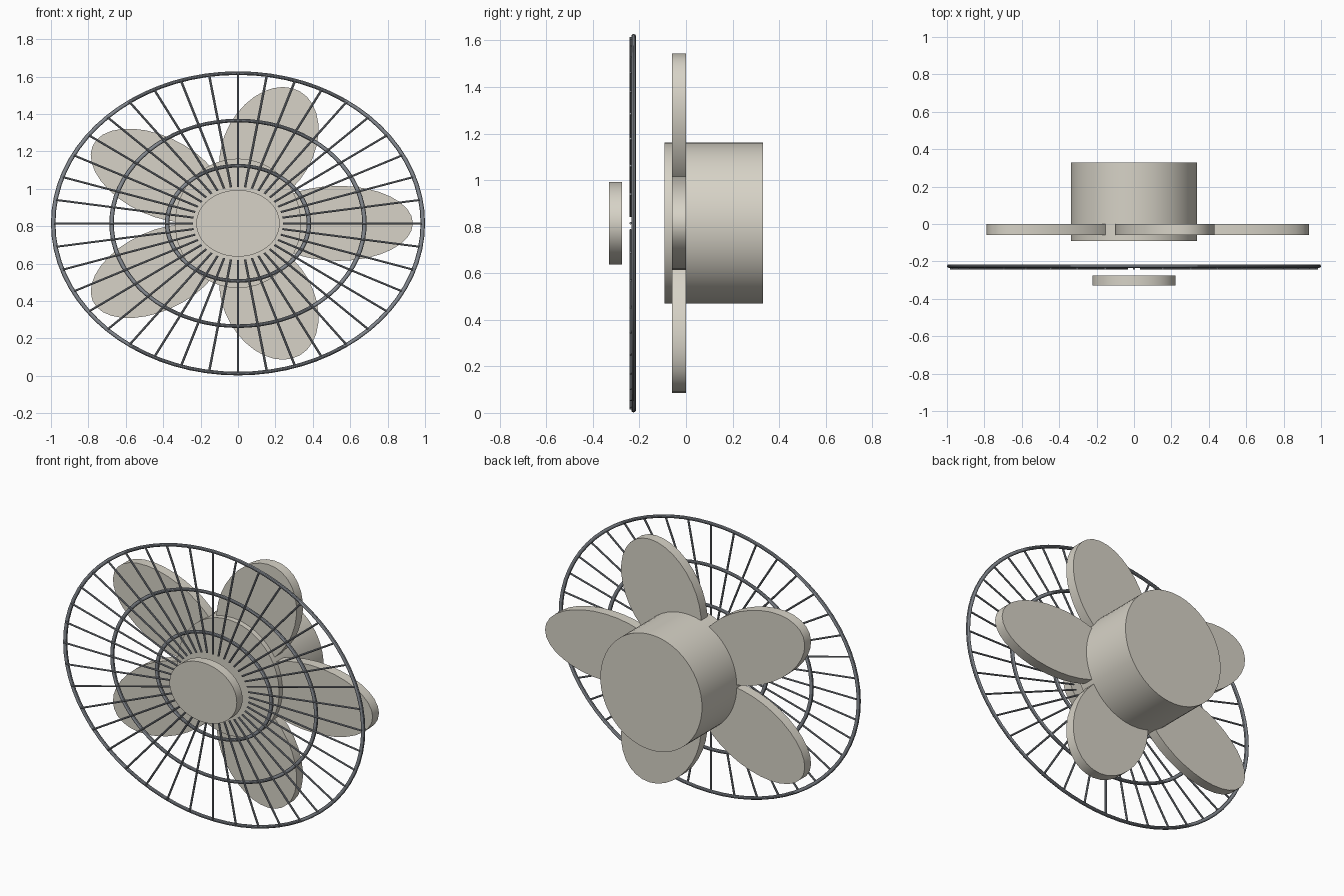
import bpy
import bmesh
from math import pi, radians
from mathutils import Matrix, Vector

cube = bpy.data.objects.get("Cube")
if cube:
    bpy.data.objects.remove(cube, do_unlink=True)

CENTRE_Z = 0.815
SQUASH = 0.813          # vertical flattening shared by guard and blades


def make_material(name, rgb):
    mat = bpy.data.materials.new(name)
    mat.use_nodes = True
    mat.diffuse_color = (*rgb, 1)
    mat.node_tree.nodes["Principled BSDF"].inputs["Base Color"].default_value = (*rgb, 1)
    return mat


plastic = make_material("warm_grey_plastic", (0.68, 0.65, 0.57))
wire = make_material("blue_grey_wire", (0.24, 0.26, 0.29))


def finish(obj, mat):
    obj.data.materials.clear()
    obj.data.materials.append(mat)
    bpy.ops.object.select_all(action='DESELECT')
    obj.select_set(True)
    bpy.context.view_layer.objects.active = obj
    bpy.ops.object.shade_smooth_by_angle(angle=radians(35))


def disc(name, rx, rz, y0, y1, sides, offset=0.0, angle=0.0, squash=1.0):
    """Elliptical drum lying along y, shifted outwards and turned about the axle."""
    bm = bmesh.new()
    bmesh.ops.create_cone(bm, cap_ends=True, segments=sides, radius1=1, radius2=1, depth=1)
    shape = (Matrix.Translation((0, (y0 + y1) / 2, CENTRE_Z))
             @ Matrix.Diagonal((1, 1, squash, 1))
             @ Matrix.Rotation(-angle, 4, 'Y')
             @ Matrix.Translation((offset, 0, 0))
             @ Matrix.Diagonal((rx, y1 - y0, rz, 1))
             @ Matrix.Rotation(pi / 2, 4, 'X'))
    bm.transform(shape)
    mesh = bpy.data.meshes.new(name)
    bm.to_mesh(mesh)
    bm.free()
    obj = bpy.data.objects.new(name, mesh)
    bpy.context.collection.objects.link(obj)
    finish(obj, plastic)


# Motor drum and front cap
disc("motor_housing", 0.337, 0.346, -0.092, 0.33, 64)
disc("front_cap", 0.223, 0.178, -0.33, -0.275, 64)

# Five oval blades
for i in range(5):
    disc(f"blade_{i + 1}", 0.40, 0.247, -0.06, 0.0, 32,
         offset=0.535, angle=i * 2 * pi / 5, squash=SQUASH)

# Guard rings
for name, radius in (("outer", 0.988), ("middle", 0.676), ("inner", 0.379)):
    bpy.ops.mesh.primitive_torus_add(major_radius=radius, minor_radius=0.012,
                                     major_segments=72, minor_segments=10)
    ring = bpy.context.object
    ring.name = f"guard_ring_{name}"
    ring.data.transform(Matrix.Translation((0, -0.225, CENTRE_Z))
                        @ Matrix.Diagonal((1, 0.85, SQUASH, 1))
                        @ Matrix.Rotation(pi / 2, 4, 'X'))
    finish(ring, wire)

# Guard spokes
bm = bmesh.new()
for i in range(40):
    turn = (Matrix.Translation((0, -0.238, CENTRE_Z))
            @ Matrix.Diagonal((1, 0.85, SQUASH, 1))
            @ Matrix.Rotation(i * 2 * pi / 40, 4, 'Y')
            @ Matrix.Translation(Vector(((0.24 + 0.985) / 2, 0, 0)))
            @ Matrix.Rotation(pi / 2, 4, 'Y'))
    bmesh.ops.create_cone(bm, cap_ends=True, segments=8, radius1=0.0065,
                          radius2=0.0065, depth=0.985 - 0.24, matrix=turn)
mesh = bpy.data.meshes.new("guard_spokes")
bm.to_mesh(mesh)
bm.free()
spokes = bpy.data.objects.new("guard_spokes", mesh)
bpy.context.collection.objects.link(spokes)
finish(spokes, wire)
